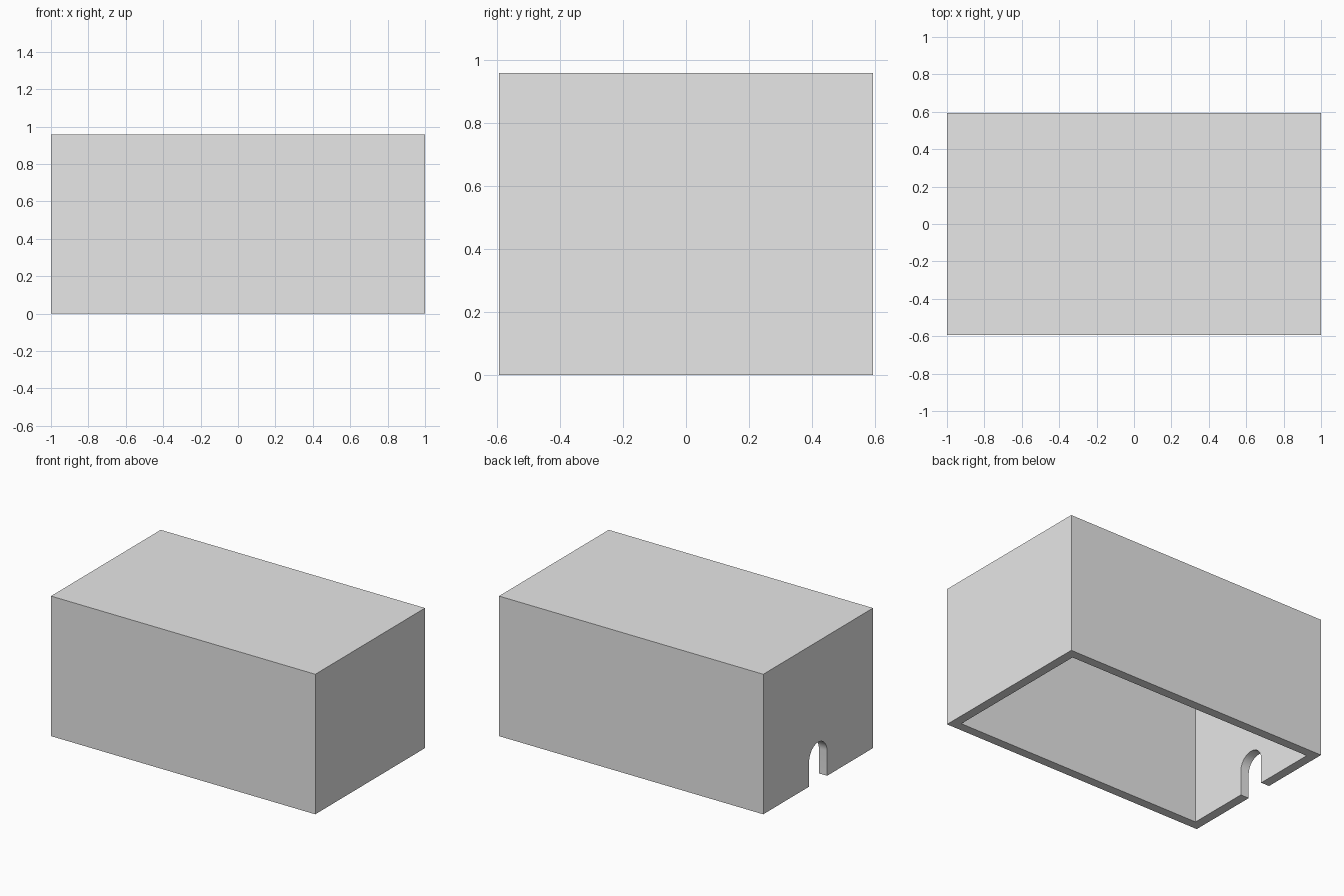
import bpy
import bmesh
import math

cube = bpy.data.objects.get("Cube")
if cube:
    bpy.data.objects.remove(cube, do_unlink=True)

HX, HY, HEIGHT = 1.0, 0.593, 0.958   # half length, half depth, height
WALL = 0.0625                        # wall and roof thickness
DOOR_R, DOOR_SPRING = 0.097, 0.17    # arch radius, height where the arch starts
ARCH_STEPS = 24

# One plain grey for everything
grey = bpy.data.materials.new("plain grey")
grey.use_nodes = True
colour = (0.8, 0.8, 0.8, 1.0)
grey.diffuse_color = colour
grey.node_tree.nodes["Principled BSDF"].inputs["Base Color"].default_value = colour


def add_prism(name, profile, direction):
    """Extrude a closed outline along a direction into a solid."""
    bm = bmesh.new()
    face = bm.faces.new([bm.verts.new(p) for p in profile])
    moved = bmesh.ops.extrude_face_region(bm, geom=[face])["geom"]
    bmesh.ops.translate(bm, vec=direction,
                        verts=[v for v in moved if isinstance(v, bmesh.types.BMVert)])
    bmesh.ops.recalc_face_normals(bm, faces=bm.faces)
    mesh = bpy.data.meshes.new(name)
    bm.to_mesh(mesh)
    bm.free()
    mesh.materials.append(grey)
    obj = bpy.data.objects.new(name, mesh)
    bpy.context.collection.objects.link(obj)
    return obj


def rectangle(hx, hy, z):
    return [(-hx, -hy, z), (hx, -hy, z), (hx, hy, z), (-hx, hy, z)]


def cut(target, cutter):
    cutter.hide_render = True
    mod = target.modifiers.new(cutter.name, 'BOOLEAN')
    mod.operation = 'DIFFERENCE'
    mod.solver = 'EXACT'
    mod.object = cutter
    bpy.context.view_layer.objects.active = target
    bpy.ops.object.modifier_apply(modifier=mod.name)
    bpy.data.objects.remove(cutter, do_unlink=True)


# Box shell, open underneath
shell = add_prism("box_shell", rectangle(HX, HY, 0), (0, 0, HEIGHT))
cut(shell, add_prism("hollow", rectangle(HX - WALL, HY - WALL, -0.1),
                     (0, 0, HEIGHT - WALL + 0.1)))

# Arched doorway in one end wall
x = -HX - 0.1
arch = [(x, DOOR_R * math.cos(a), DOOR_SPRING + DOOR_R * math.sin(a))
        for a in (math.pi * i / ARCH_STEPS for i in range(ARCH_STEPS + 1))]
outline = [(x, DOOR_R, -0.1)] + arch + [(x, -DOOR_R, -0.1)]
cut(shell, add_prism("doorway", outline, (0.1 + WALL + 0.1, 0, 0)))

# Flat walls with a smooth arch soffit
bpy.ops.object.select_all(action='DESELECT')
shell.select_set(True)
bpy.context.view_layer.objects.active = shell
bpy.ops.object.shade_smooth_by_angle(angle=math.radians(30))
